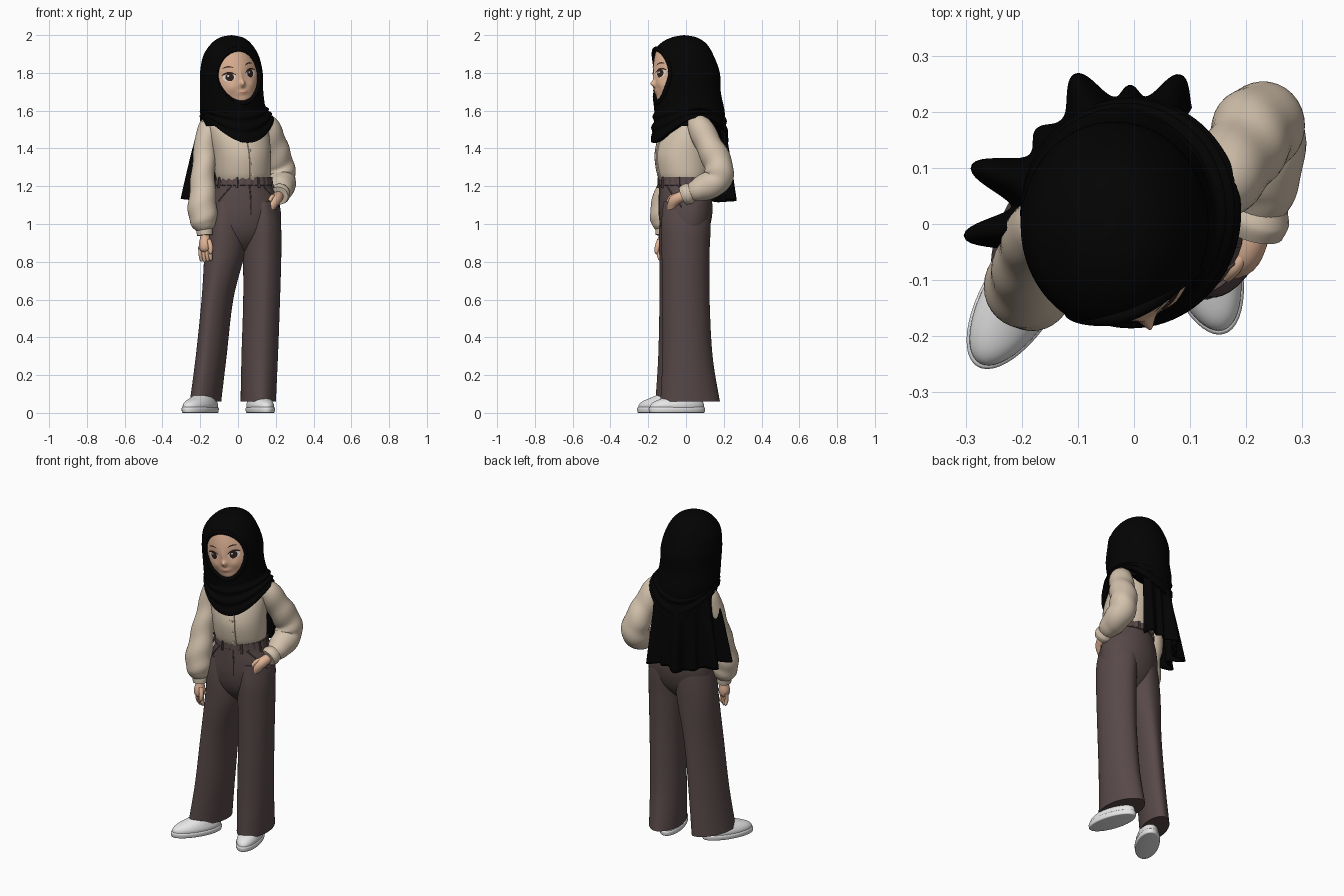
import bpy, bmesh
from math import sin, cos, pi, radians, exp, hypot, atan2, degrees
from mathutils import Vector, Matrix

if "Cube" in bpy.data.objects:
    bpy.data.objects.remove(bpy.data.objects["Cube"])


def mat(name, r, g, b):
    m = bpy.data.materials.new(name)
    m.diffuse_color = (r, g, b, 1)
    m.use_nodes = True
    m.node_tree.nodes["Principled BSDF"].inputs["Base Color"].default_value = m.diffuse_color
    return m


BLACK = mat("black cloth", .001, .001, .001)
CREAM = mat("cream cloth", .66, .545, .42)
BROWN = mat("plum brown cloth", .098, .066, .066)
SKIN = mat("skin", .74, .45, .30)
WHITE = mat("shoe white", .82, .82, .83)
EYE = mat("eye white", .75, .72, .70)
IRIS = mat("dark brown", .03, .014, .010)
LIP = mat("lip pink", .55, .24, .18)


def surf(name, fn, nu, nt, m, closed=True, caps=True):
    """Grid surface from fn(angle or 0..1, t)."""
    bm = bmesh.new()
    cols = nu if closed else nu + 1
    g = [[bm.verts.new(fn(i / nu * (2 * pi if closed else 1), j / nt)) for i in range(cols)]
         for j in range(nt + 1)]
    for j in range(nt):
        for i in range(nu):
            k = (i + 1) % cols
            bm.faces.new((g[j][i], g[j][k], g[j + 1][k], g[j + 1][i]))
    if closed and caps:
        bm.faces.new(g[0])
        bm.faces.new(g[-1])
    bmesh.ops.remove_doubles(bm, verts=bm.verts, dist=1e-5)
    bmesh.ops.recalc_face_normals(bm, faces=bm.faces)
    me = bpy.data.meshes.new(name)
    bm.to_mesh(me)
    bm.free()
    me.materials.append(m)
    ob = bpy.data.objects.new(name, me)
    bpy.context.collection.objects.link(ob)
    return ob


def cr(rows, t):
    """Catmull-Rom through rows of numbers."""
    n = len(rows) - 1
    i = min(int(t * n), n - 1)
    f = t * n - i
    p = [rows[min(max(i + k, 0), n)] for k in (-1, 0, 1, 2)]
    return [.5 * (2 * b + (c - a) * f + (2 * a - 5 * b + 4 * c - d) * f * f
                  + (3 * b - a - 3 * c + d) * f ** 3) for a, b, c, d in zip(*p)]


def ring(row, a, yaw, grow=0.0):
    x, y, z, w, d = row
    return Vector((x, y, z)) + Matrix.Rotation(yaw, 3, 'Z') @ Vector(
        ((w + grow) * cos(a), (d + grow) * sin(a), 0))


def loft(name, rows, m, yaw=0, crease=0, nu=48, nt=40):
    yw = radians(yaw)
    return surf(name, lambda a, t: ring(cr(rows, t), a, yw, crease * abs(sin(a)) ** 14), nu, nt, m)


def tube(name, rows, m, nu=24, nt=28, wrinkle=0):
    def fn(a, t):
        c = cr(rows, t)
        tan = Vector(cr(rows, min(t + .01, 1))[:3]) - Vector(cr(rows, max(t - .01, 0))[:3])
        s = tan.cross(Vector((1, 0, 0))).normalized()
        q = s.cross(tan).normalized()
        r = max(c[3], .001) + wrinkle * sin(t * 34 + 2 * sin(a)) * sin(pi * t)
        return Vector(c[:3]) + (s * cos(a) + q * sin(a)) * r
    return surf(name, fn, nu, nt, m)


# Head frame: turned to +x and tilted
HEAD = Vector((-.039, 0, 1.783))
yw, rl = radians(18), radians(10)
FWD = Vector((sin(yw), -cos(yw), 0))
side, up = Vector((cos(yw), sin(yw), 0)), Vector((0, 0, 1))
RT, UP = side * cos(rl) + up * sin(rl), up * cos(rl) - side * sin(rl)


def egg(phi):
    return .112 * cos(phi) * (1 - .10 * max(0, -sin(phi))), .136 * sin(phi)


def bump(u, v, u0, v0, su, sv):
    return exp(-((u - u0) / su) ** 2 - ((v - v0) / sv) ** 2)


def depth(u, v):
    d = .178 - .058 * (u / .11) ** 2 - .022 * (v / .135) ** 2
    d += .022 * bump(u, v, 0, -.042, .013, .016) + .005 * bump(u, v, 0, -.01, .010, .04)
    d += .006 * bump(u, v, 0, -.088, .03, .014) + .006 * bump(u, v, 0, -.125, .03, .02)
    for s in (-1, 1):
        d += .008 * bump(u, v, s * .06, -.055, .03, .03) - .005 * bump(u, v, s * .06, .01, .03, .025)
    return d


def on_face(u, v, off=0.0):
    return HEAD + RT * u + UP * v + FWD * (depth(u, v) + off)


def face_fn(a, t):
    u, v = egg(a)
    return on_face(u * t * 1.06, v * t * 1.06)


surf("face", face_fn, 64, 36, SKIN)


def patch(name, u0, v0, w, h, off, m, bend=0, slope=0):
    def fn(a, t):
        x, y = cos(a) * t, sin(a) * t
        return on_face(u0 + w * x, v0 + h * y + bend * x * x + slope * x, off)
    surf(name, fn, 24, 6, m)


# Eyes, brows and mouth as thin plates
for s, n in ((-1, "left"), (1, "right")):
    patch(n + "_eye_white", s * .060, .004, .030, .022, .002, EYE)
    patch(n + "_iris", s * .058, .004, .020, .021, .004, IRIS)
    patch(n + "_eye_glint", s * .058 - .006, .012, .005, .005, .006, EYE)
    patch(n + "_upper_lash", s * .061, .028, .034, .005, .004, IRIS, -.014, s * .002)
    patch(n + "_brow", s * .058, .060, .026, .0035, .003, IRIS, -.008, s * .002)
patch("mouth", 0, -.090, .028, .004, .002, LIP, .010)

# Hood of the head scarf, pressed in behind the face
hood = [(-.035, -.01, 2.0, .001, .001), (-.035, -.01, 1.987, .062, .068), (-.036, -.015, 1.952, .108, .125),
        (-.037, -.018, 1.89, .147, .165), (-.035, -.005, 1.8, .166, .184), (-.033, .002, 1.7, .167, .182),
        (-.027, .018, 1.6, .174, .186), (-.01, .022, 1.52, .175, .188)]


def hood_fn(a, t):
    p = ring(cr(hood, t), a, 0)
    q = p - HEAD
    d, u, v = q.dot(FWD), q.dot(RT), q.dot(UP)
    eu, ev = egg(atan2(v / .136, u / .112))
    if d > 0 and hypot(u, v) < 1.03 * hypot(eu, ev):
        p += FWD * (min(d, depth(u, v) - .025) - d)
    return p


surf("scarf_hood", hood_fn, 112, 90, BLACK)


def rim_fn(a, t):
    u, v = egg(a)
    k = 1.06 + .10 * cos(2 * pi * t)
    return HEAD + RT * u * k + UP * v * k + FWD * (depth(u, v) + .006 + .013 * sin(2 * pi * t))


surf("scarf_face_rim", rim_fn, 64, 12, BLACK, caps=False)


# Wrapped cowl with swooping folds: low in front and back, high on the shoulders
def cowl_fn(a, t):
    s = min(t / .9, 1)
    k = s ** .7
    low = 1.565 - .135 * sin(a - .3) ** 2
    z = 1.635 + (low - 1.635) * s
    tuck = -.03 * max(0, (t - .9) / .1)
    fold = .006 * sin(20 * s + 2.2 * cos(a + .6)) * sin(pi * s)
    return ring((-.028 + .023 * k, .014 + .006 * k, z, .162 + .034 * k, .174 + .032 * k), a, 0, fold + tuck)


surf("scarf_cowl", cowl_fn, 80, 50, BLACK)


# Scarf tail hanging over the back in four broad pleats
def tail_fn(s, t):
    th = 62 + 132 * s
    r = .188 + .018 * t
    for c, h, w in ((187, .092, 6), (163, .09, 7), (138, .02, 6), (112, .062, 7.5), (91, .022, 4), (71, .055, 7)):
        r += h * t ** .8 * exp(-((th - c) / w) ** 2)
    return Vector((-.003 + r * cos(radians(th)), .015 + r * sin(radians(th)), 1.54 - .415 * t + .01 * sin(9 * s)))


tail = surf("scarf_tail", tail_fn, 130, 24, BLACK, closed=False)
mod = tail.modifiers.new("thickness", 'SOLIDIFY')
mod.thickness, mod.offset = .01, 0

# Blouse body, placket and buttons
body = [(.028, -.01, 1.22, .138, .122), (.026, -.014, 1.27, .15, .14), (.02, -.016, 1.37, .155, .15),
        (.005, 0, 1.47, .163, .14), (-.005, .015, 1.54, .155, .105), (-.01, .02, 1.59, .08, .07)]
loft("blouse_body", body, CREAM, 20, nt=32)
by = radians(20)
surf("blouse_placket", lambda s, t: ring(cr(body, .06 + .5 * t), -pi / 2 + (s - .5) * .2, by,
     .005 if .01 < s < .99 else -.003), 10, 20, CREAM, closed=False)
for k in range(3):
    c = ring(cr(body, .18 + .13 * k), -pi / 2, by, .005)
    tube("button", [(c.x - .002, c.y + .004, c.z, .007), (c.x, c.y - .004, c.z, .006)], CREAM, 12, 2)

# Balloon sleeves and cuffs
tube("left_sleeve", [(-.11, .01, 1.56, .04), (-.155, -.005, 1.5, .06), (-.178, -.04, 1.36, .06),
     (-.187, -.085, 1.21, .066), (-.188, -.112, 1.08, .077), (-.182, -.117, 1.0, .066),
     (-.178, -.118, .965, .038)], CREAM, 32, 60, .003)
tube("left_cuff", [(-.178, -.118, .985, .040), (-.177, -.119, .965, .043), (-.175, -.121, .94, .041)], CREAM)
tube("right_sleeve", [(.10, .04, 1.56, .045), (.155, .075, 1.51, .066), (.192, .125, 1.41, .072),
     (.220, .172, 1.31, .077), (.229, .16, 1.23, .077), (.230, .075, 1.185, .066),
     (.225, .02, 1.165, .044)], CREAM, 32, 60, .003)
tube("right_cuff", [(.23, .035, 1.17, .046), (.222, .01, 1.16, .056), (.216, -.015, 1.15, .050)], CREAM)

# Hands: left hangs, right goes into the pocket
tube("left_palm", [(-.175, -.121, .96, .022), (-.175, -.122, .93, .025), (-.175, -.125, .895, .032),
                   (-.175, -.127, .865, .028), (-.175, -.128, .85, .012)], SKIN, 20, 16)
for k in range(4):
    x, y = -.2 + .017 * k, -.112 - .009 * k
    tube("left_finger", [(x, y, .88, .011), (x + .002, y - .004, .84, .011),
                         (x + .006, y + .002, .805 + .004 * abs(k - 1), .009),
                         (x + .007, y + .004, .797 + .004 * abs(k - 1), .002)], SKIN, 12, 10)
tube("left_thumb", [(-.155, -.14, .915, .013), (-.145, -.152, .88, .013), (-.145, -.156, .85, .010),
                    (-.146, -.156, .84, .002)], SKIN, 12, 10)
tube("right_hand", [(.216, -.005, 1.15, .026), (.208, -.035, 1.14, .029), (.190, -.062, 1.12, .031),
                    (.165, -.075, 1.08, .026)], SKIN, 20, 14)
tube("right_thumb", [(.20, -.04, 1.145, .012), (.182, -.075, 1.145, .012), (.165, -.095, 1.12, .010)], SKIN, 12, 8)

# Trousers: hips, wide legs, waistband
hips = [(.03, -.01, 1.25, .142, .128), (.031, -.009, 1.2, .15, .132), (.037, -.004, 1.13, .177, .14),
        (.038, -.003, 1.05, .191, .14), (.035, -.005, .97, .185, .124), (.028, -.006, .91, .14, .095),
        (.028, -.006, .86, .07, .05)]
loft("trouser_hips", hips, BROWN, 10, nu=64)
loft("trouser_left_leg", [(-.043, -.01, 1.12, .082, .112), (-.055, -.016, 1.0, .101, .124),
     (-.070, -.018, .85, .105, .122), (-.109, -.02, .6, .078, .12), (-.142, -.022, .3, .074, .125),
     (-.172, -.025, .06, .073, .138)], BROWN, -20, .006)
loft("trouser_right_leg", [(.118, 0, 1.12, .082, .115), (.126, 0, 1.0, .100, .126),
     (.128, -.002, .85, .101, .122), (.125, 0, .6, .097, .12), (.115, .008, .3, .096, .128),
     (.107, .022, .06, .092, .153)], BROWN, 8, .006)
hy = radians(10)
surf("waistband", lambda a, t: ring(cr(hips, .16 * t), a, hy, .005 + .003 * sin(24 * a)
     if .05 < t < .95 else -.004), 96, 12, BROWN)
for k in range(8):
    a = -pi / 2 + .39 + k * pi / 4
    surf("belt_loop", lambda s, t: ring(cr(hips, .19 * t), a + (s - .5) * .09, hy,
         .013 if .1 < s < .9 else .004), 6, 6, BROWN, closed=False)


def hip_line(name, a0, a1, t0, t1):
    pts = [ring(cr(hips, t0 + (t1 - t0) * k / 5), a0 + (a1 - a0) * k / 5, hy, 0) for k in range(6)]
    tube(name, [(*p, .0035) for p in pts], BROWN, 8, 30)


# Fly seam and slanted pocket edges
hip_line("fly_seam", -pi / 2 + .05, -pi / 2 + .03, .16, .5)
hip_line("left_pocket_edge", -pi / 2 - .6, -pi / 2 - 1.2, .16, .42)
hip_line("right_pocket_edge", -pi / 2 + .6, -pi / 2 + 1.2, .16, .42)


# Trainers: sole, upper and laces
def shoe(n, x, y, yaw):
    yr = radians(yaw)
    f = Vector((sin(yr), -cos(yr), 0))

    def rows(*prof):
        return [(x + f.x * s, y + f.y * s, z, w, d) for z, s, w, d in prof]
    loft(n + "_sole", rows((0, 0, .060, .146), (.004, 0, .066, .152), (.024, 0, .068, .154),
                           (.03, 0, .063, .149)), WHITE, yaw, nt=9)
    loft(n + "_upper", rows((.02, 0, .062, .147), (.042, -.002, .064, .146), (.062, -.010, .058, .130),
                            (.082, -.032, .049, .098), (.10, -.05, .040, .07)), WHITE, yaw, nt=14)
    sd = Vector((cos(yr), sin(yr), 0))
    for k in range(3):
        c = Vector((x, y, .085 - .007 * k)) + f * (.035 + .022 * k)
        e = sd * .026 + f * .004
        tube(n + "_lace", [(*(c - e - Vector((0, 0, .008))), .004), (*c, .005),
                           (*(c + e - Vector((0, 0, .008))), .004)], WHITE, 8, 8)


shoe("left_shoe", -.200, -.122, -31)
shoe("right_shoe", .118, -.048, 16)

# Smooth shading with kept edges
bpy.ops.object.select_all(action='SELECT')
bpy.context.view_layer.objects.active = bpy.data.objects["face"]
bpy.ops.object.shade_smooth_by_angle(angle=radians(50))
